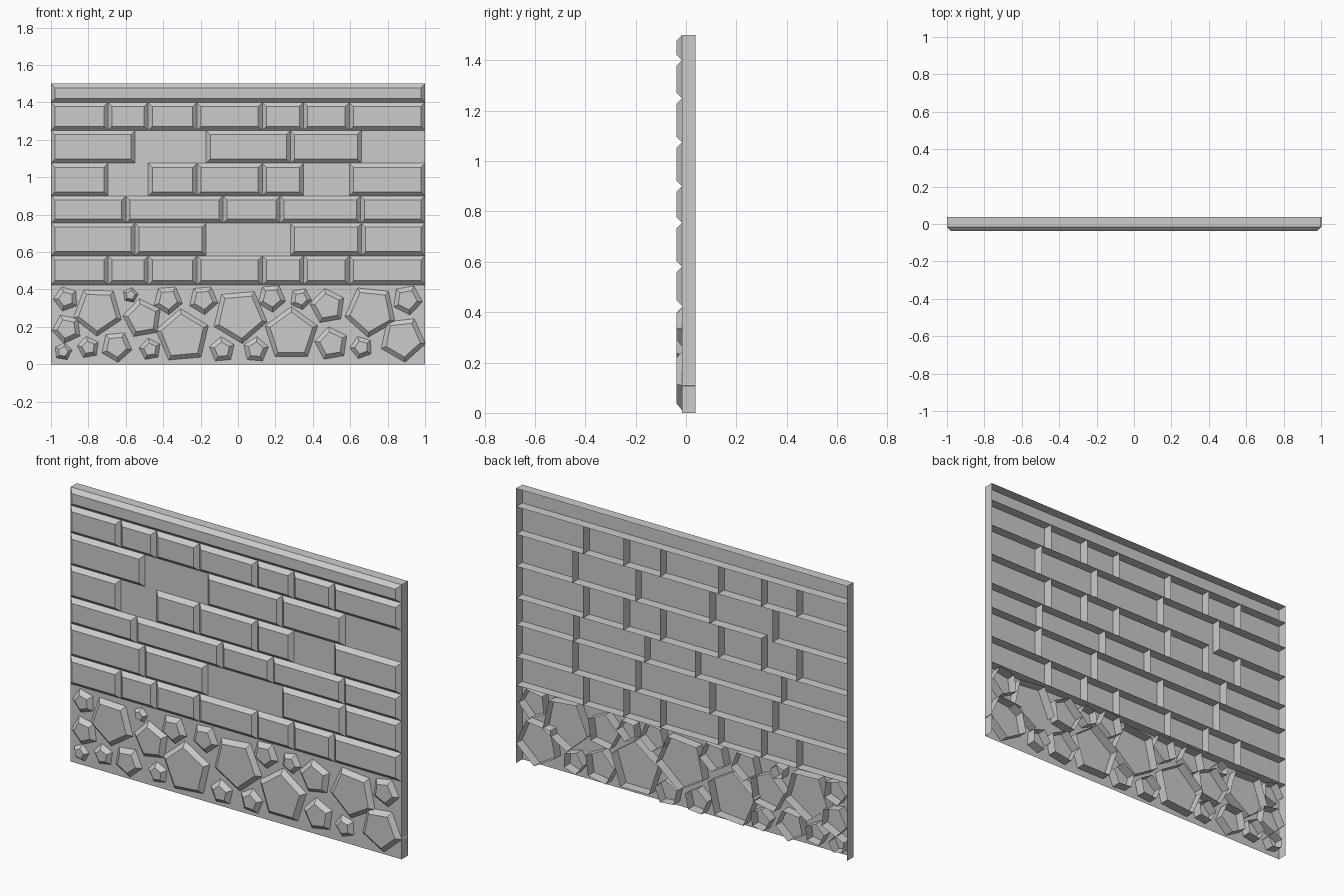
import bpy, bmesh
from math import sin, cos, radians

if "Cube" in bpy.data.objects:
    bpy.data.objects.remove(bpy.data.objects["Cube"])

FRONT, MORTAR, BACK = -0.038, -0.016, 0.038
BEVEL = 0.022


def new_object(name, bm):
    bmesh.ops.remove_doubles(bm, verts=bm.verts, dist=1e-6)
    mesh = bpy.data.meshes.new(name)
    bm.to_mesh(mesh)
    bm.free()
    obj = bpy.data.objects.new(name, mesh)
    bpy.context.collection.objects.link(obj)
    return obj


def add_block(bm, outer, inner):
    """Open-backed block: flat front, sloped edge, straight walls. Outlines run counter-clockwise in x, z."""
    layers = [(inner, FRONT), (outer, MORTAR), (outer, BACK)]
    rings = [[bm.verts.new((x, y, z)) for x, z in pts] for pts, y in layers]
    bm.faces.new(rings[0])
    n = len(outer)
    for a, b in zip(rings, rings[1:]):
        for i in range(n):
            j = (i + 1) % n
            bm.faces.new((a[j], a[i], b[i], b[j]))


def add_brick(bm, x0, x1, z0, z1):
    def rect(d):
        return [(x0 + d, z0 + d), (x1 - d, z0 + d), (x1 - d, z1 - d), (x0 + d, z1 - d)]
    add_block(bm, rect(0), rect(BEVEL))


# Mortar sheet with side returns
bm = bmesh.new()
path = [(-1, BACK), (-1, MORTAR), (1, MORTAR), (1, BACK)]
low = [bm.verts.new((x, y, 0)) for x, y in path]
high = [bm.verts.new((x, y, 1.5)) for x, y in path]
for i in range(3):
    bm.faces.new((low[i], low[i + 1], high[i + 1], high[i]))
new_object("mortar_panel", bm)

# Brick courses: joint pattern and missing bricks, from the bottom up
A = [-1, -0.695, -0.48, -0.22, 0.13, 0.35, 0.595, 1]
B = [-1, -0.55, -0.17, 0.28, 0.66, 1]
C = [-1, -0.6, -0.08, 0.225, 0.655, 1]
levels = [0.425, 0.58, 0.755, 0.9, 1.075, 1.25, 1.4]
courses = [(A, ()), (B, (2,)), (C, ()), (A, (1, 5)), (B, (1, 4)), (A, ())]
for row, (joints, missing) in enumerate(courses):
    bm = bmesh.new()
    for i in range(len(joints) - 1):
        if i not in missing:
            add_brick(bm, joints[i], joints[i + 1], levels[row], levels[row + 1])
    new_object(f"brick_course_{row + 1}", bm)

# Coping bar along the top
bm = bmesh.new()
add_brick(bm, -1, 1, 1.4, 1.5)
new_object("coping_bar", bm)

# Five-sided foundation stones: x, z, radius, turn
stones = [
    (-.92, .35, .068, 110), (-.75, .285, .135, 268), (-.575, .37, .042, 80),
    (-.51, .245, .107, 100), (-.375, .345, .08, 130), (-.185, .345, .08, 275),
    (-.295, .15, .148, 95), (.01, .26, .15, 275), (.18, .355, .077, 130),
    (.335, .35, .06, 280), (.48, .31, .097, 100), (.285, .16, .148, 90),
    (.71, .285, .142, 264), (.905, .345, .082, 280), (-.915, .19, .08, 115),
    (-.935, .068, .048, 80), (-.8, .09, .06, 100), (-.65, .095, .085, 60),
    (-.47, .08, .06, 100), (-.085, .078, .07, 95), (.095, .078, .07, 85),
    (.5, .11, .092, 100), (.66, .09, .062, 110), (.88, .135, .125, 60),
]
bm = bmesh.new()
for x, z, r, turn in stones:
    def ring(rad):
        return [(x + rad * cos(radians(turn + 72 * k)), z + rad * sin(radians(turn + 72 * k)))
                for k in range(5)]
    add_block(bm, ring(r), ring(r - min(0.028, 0.42 * r)))
new_object("foundation_stones", bm)
